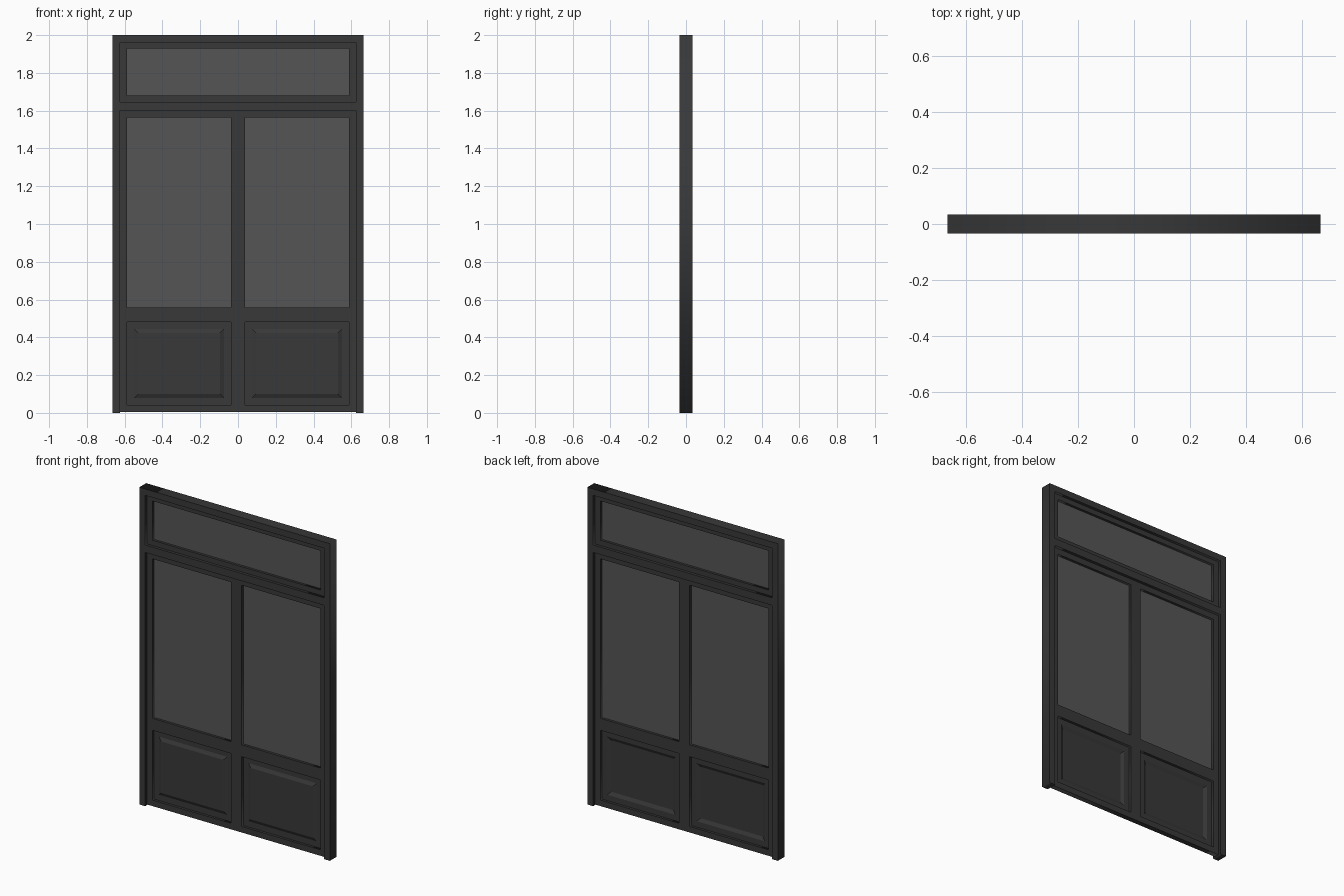
import bpy, bmesh
from math import pi

if "Cube" in bpy.data.objects:
    bpy.data.objects.remove(bpy.data.objects["Cube"])


def material(name, rgba):
    m = bpy.data.materials.new(name)
    m.diffuse_color = rgba
    m.use_nodes = True
    m.node_tree.nodes["Principled BSDF"].inputs["Base Color"].default_value = m.diffuse_color
    return m


DARK = material("dark_paint", (0.04, 0.04, 0.04, 1))
GLASS = material("tinted_glass", (0.09, 0.09, 0.09, 0.85))


def rect(x0, x1, z0, z1):
    return [(x0, z0), (x1, z0), (x1, z1), (x0, z1)]


def slab(name, loops, y0, y1):
    """Filled outline with holes, extruded from y0 to y1."""
    cu = bpy.data.curves.new(name, 'CURVE')
    cu.dimensions, cu.fill_mode, cu.extrude = '2D', 'BOTH', (y1 - y0) / 2
    for pts in loops:
        s = cu.splines.new('POLY')
        s.points.add(len(pts) - 1)
        for p, (x, z) in zip(s.points, pts):
            p.co = (x, z, 0, 1)
        s.use_cyclic_u = True
    ob = bpy.data.objects.new(name, cu)
    bpy.context.collection.objects.link(ob)
    ob.location.y = (y0 + y1) / 2
    ob.rotation_euler.x = pi / 2
    bpy.ops.object.select_all(action='DESELECT')
    ob.select_set(True)
    bpy.context.view_layer.objects.active = ob
    bpy.ops.object.convert(target='MESH')
    bpy.ops.object.transform_apply(location=True, rotation=True, scale=True)
    ob.data.materials.clear()
    ob.data.materials.append(DARK)
    return ob


def sheet(name, box, rings, mat):
    """Pressed sheet: nested rectangles given as (inset, y)."""
    x0, x1, z0, z1 = box
    bm = bmesh.new()
    loops = [[bm.verts.new((x, y, z)) for x, z in rect(x0 + i, x1 - i, z0 + i, z1 - i)]
             for i, y in rings]
    for a, b in zip(loops, loops[1:]):
        for k in range(4):
            n = (k + 1) % 4
            bm.faces.new((a[k], a[n], b[n], b[k]))
    bm.faces.new(loops[-1])
    me = bpy.data.meshes.new(name)
    bm.to_mesh(me)
    bm.free()
    me.materials.append(mat)
    bpy.context.collection.objects.link(bpy.data.objects.new(name, me))


W, J, S, M = 0.665, 0.624, 0.587, 0.037   # outer, jamb, sash opening, mid stile
F, B = -0.016, 0.016                      # sash and door faces

# outer frame with open threshold and transom opening
slab("outer_frame", [
    [(-W, 0), (-J, 0), (-J, 1.6), (J, 1.6), (J, 0), (W, 0), (W, 2), (-W, 2)],
    rect(-J, J, 1.647, 1.96)], -0.034, 0.034)

# transom sash and its pane
slab("transom_sash", [rect(-J, J, 1.647, 1.96), rect(-S, S, 1.68, 1.928)], F, B)
sheet("transom_glass", (-S, S, 1.68, 1.928), [(0, 0)], GLASS)

# door leaf with two windows and two panel openings
openings = [(a, b, z0, z1) for z0, z1 in ((0.557, 1.563), (0.042, 0.482))
            for a, b in ((-S, -M), (M, S))]
slab("door_leaf", [rect(-J, J, 0.004, 1.6)] + [rect(*o) for o in openings], F, B)

# window panes and raised lower panels
for side, win, low in zip(("left", "right"), openings[:2], openings[2:]):
    sheet("door_glass_" + side, win, [(0, 0)], GLASS)
    sheet("door_panel_" + side, low, [(0, 0), (0.037, 0), (0.058, -0.01)], DARK)
